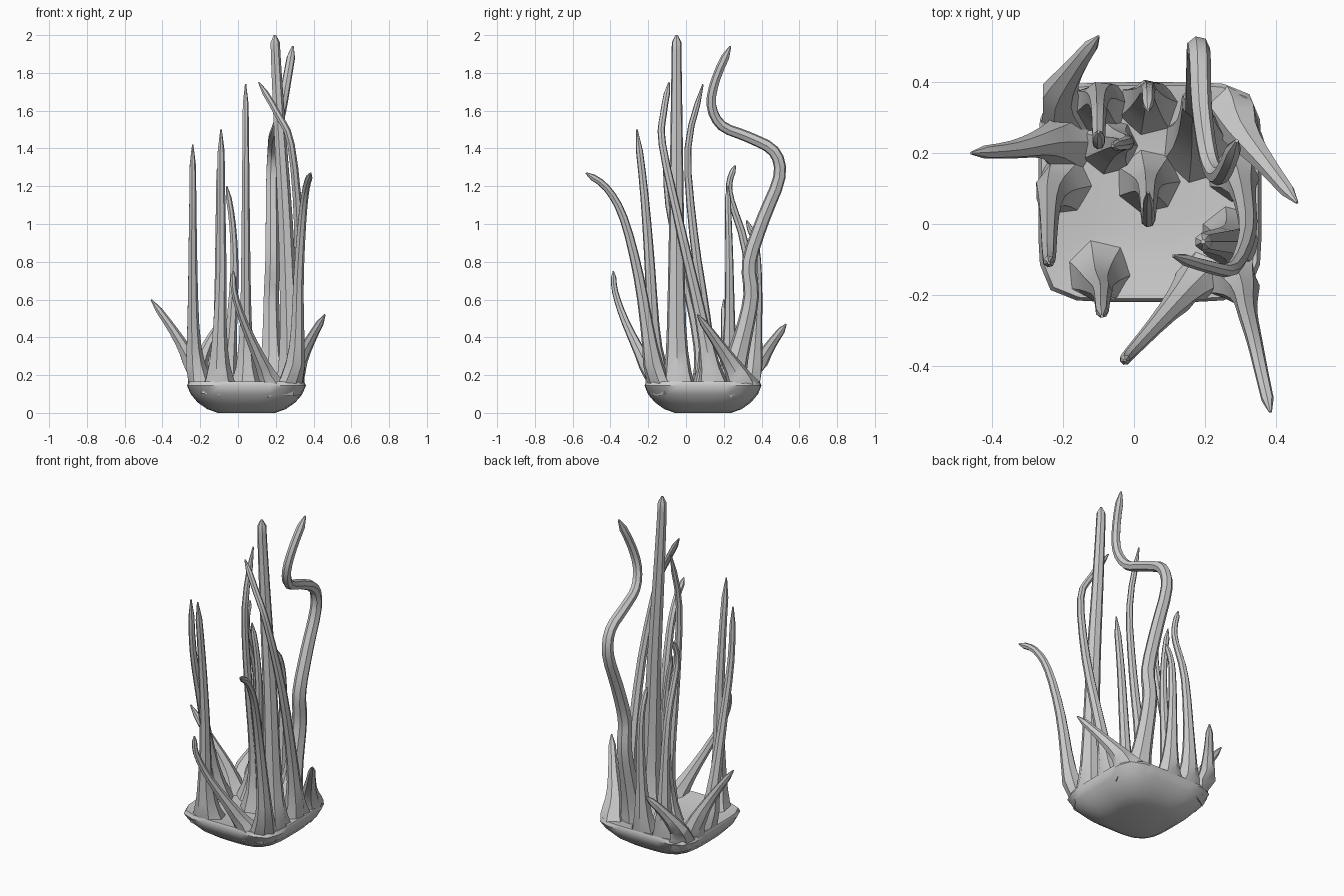
import bpy, bmesh, math
from mathutils import Vector

SIDES = 7
CX, CY, HX, HY = 0.045, 0.09, 0.315, 0.31   # root cushion centre and half sizes


def finish(bm, name, angle=30):
    bmesh.ops.recalc_face_normals(bm, faces=bm.faces)
    me = bpy.data.meshes.new(name)
    bm.to_mesh(me)
    bm.free()
    ob = bpy.data.objects.new(name, me)
    bpy.context.collection.objects.link(ob)
    bpy.ops.object.select_all(action='DESELECT')
    ob.select_set(True)
    bpy.context.view_layer.objects.active = ob
    bpy.ops.object.shade_smooth_by_angle(angle=math.radians(angle))
    return ob


def bridge(bm, rings):
    for a, b in zip(rings, rings[1:]):
        n = len(a)
        for i in range(n):
            bm.faces.new((a[i], a[(i + 1) % n], b[(i + 1) % n], b[i]))


def catmull(p0, p1, p2, p3, t):
    return 0.5 * (2 * p1 + (p2 - p0) * t + (2 * p0 - 5 * p1 + 4 * p2 - p3) * t * t
                  + (3 * p1 - p0 - 3 * p2 + p3) * t ** 3)


def keep_on_cushion(co):
    """Pull foot vertices inside the outline of the cushion so they blend into it."""
    if co.z < 0.21:
        x, y = (co.x - CX) / HX, (co.y - CY) / HY
        m = (abs(x) ** 6 + abs(y) ** 6) ** (1 / 6)
        s = 0.985 - 1.4 * max(0, 0.14 - co.z)
        if m > s:
            co.x, co.y = CX + HX * x * s / m, CY + HY * y * s / m
    return co


def tendril(name, pts, r, foot=0.09):
    """Tapered stalk along a smooth path: wide foot, slim body, pointed tip."""
    p = [Vector(c) for c in pts]
    p = [2 * p[0] - p[1]] + p + [2 * p[-1] - p[-2]]
    path = [catmull(*p[i:i + 4], t) for i in range(len(p) - 3) for t in (0, 0.33, 0.67)]
    path.append(p[-2])
    dist = [0.0]
    for a, b in zip(path, path[1:]):
        dist.append(dist[-1] + (b - a).length)
    total = dist[-1]
    bm = bmesh.new()
    rings = []
    u = Vector((1, 0, 0))
    for i, c in enumerate(path):
        t = (path[min(i + 1, len(path) - 1)] - path[max(i - 1, 0)]).normalized()
        u = (u - t * u.dot(t)).normalized()
        v = t.cross(u)
        f = dist[i] / total
        rad = r * (1.3 - 0.7 * f) + (foot - r) * math.exp(-dist[i] / 0.13)
        if i == len(path) - 1:
            rad = r * 0.15
        rings.append([bm.verts.new(keep_on_cushion(c + rad * (math.cos(k * math.tau / SIDES) * u
                      + math.sin(k * math.tau / SIDES) * v))) for k in range(SIDES)])
    bridge(bm, rings)
    bm.faces.new(rings[0])
    bm.faces.new(rings[-1])
    finish(bm, name)


# Cushion-shaped root: rounded-square rings, slightly dished on top
bm = bmesh.new()
rings = []
for s, z, e in [(0.48, 0.0, 3), (0.66, 0.02, 3.5), (0.82, 0.055, 4), (0.94, 0.10, 5), (1.0, 0.145, 6),
                (0.97, 0.165, 6), (0.85, 0.16, 5), (0.6, 0.145, 4), (0.3, 0.14, 4)]:
    ring = []
    for k in range(32):
        a = k * math.tau / 32
        c, d = math.cos(a), math.sin(a)
        m = (abs(c) ** e + abs(d) ** e) ** (-1 / e)
        ring.append(bm.verts.new((CX + HX * s * m * c, CY + HY * s * m * d, z)))
    rings.append(ring)
bridge(bm, rings)
bm.faces.new(rings[0])
bm.faces.new(rings[-1])
finish(bm, "root_cushion", 50)

# Short stalks leaning outwards
tendril("left_short_stalk", [(-0.20, 0.23, 0.12), (-0.25, 0.23, 0.27), (-0.34, 0.21, 0.43), (-0.46, 0.20, 0.60)], 0.025)
tendril("back_short_stalk", [(-0.20, 0.32, 0.12), (-0.21, 0.37, 0.23), (-0.16, 0.45, 0.36), (-0.10, 0.53, 0.47)], 0.025)
tendril("right_short_stalk", [(0.29, 0.31, 0.12), (0.31, 0.25, 0.24), (0.38, 0.16, 0.38), (0.46, 0.06, 0.52)], 0.027)
tendril("front_short_stalk", [(0.19, -0.15, 0.12), (0.13, -0.21, 0.25), (0.03, -0.32, 0.48), (-0.02, -0.375, 0.64),
                              (-0.025, -0.385, 0.75)], 0.023, 0.07)

# Medium stalks
tendril("left_stalk", [(-0.21, 0.11, 0.12), (-0.235, 0.08, 0.35), (-0.24, -0.01, 0.75), (-0.24, -0.09, 1.1),
                       (-0.24, -0.11, 1.42)], 0.026)
tendril("front_left_stalk", [(-0.10, -0.14, 0.11), (-0.10, -0.17, 0.35), (-0.09, -0.19, 0.75), (-0.09, -0.22, 1.15),
                             (-0.09, -0.26, 1.5)], 0.029, 0.10)
tendril("back_stalk", [(0.04, 0.34, 0.12), (0.04, 0.365, 0.35), (0.04, 0.38, 0.65), (0.04, 0.37, 0.88),
                       (0.04, 0.32, 1.02)], 0.026)
tendril("back_left_stalk", [(-0.10, 0.34, 0.12), (-0.10, 0.355, 0.4), (-0.10, 0.32, 0.85), (-0.10, 0.24, 1.12),
                            (-0.10, 0.23, 1.22), (-0.10, 0.26, 1.31)], 0.026)
tendril("inner_left_stalk", [(-0.07, 0.22, 0.12), (-0.04, 0.23, 0.4), (-0.02, 0.23, 0.75), (-0.03, 0.225, 1.0),
                             (-0.06, 0.22, 1.20)], 0.025, 0.08)
tendril("front_right_stalk", [(0.28, -0.15, 0.11), (0.31, -0.19, 0.35), (0.32, -0.25, 0.72), (0.34, -0.33, 1.03),
                              (0.36, -0.42, 1.19), (0.385, -0.53, 1.27)], 0.029, 0.09)

# Tall stalks
tendril("centre_tall_stalk", [(0.04, 0.12, 0.12), (0.04, 0.10, 0.5), (0.04, 0.04, 0.95), (0.04, 0.01, 1.4),
                              (0.04, 0.09, 1.74)], 0.025)
tendril("tallest_stalk", [(0.28, -0.04, 0.11), (0.27, -0.05, 0.45), (0.25, -0.05, 1.0), (0.22, -0.05, 1.5),
                          (0.20, -0.05, 1.86), (0.195, -0.05, 2.0)], 0.042, 0.09)
tendril("right_tall_stalk", [(0.29, 0.15, 0.11), (0.31, 0.08, 0.5), (0.32, -0.03, 0.98), (0.28, -0.125, 1.42),
                             (0.21, -0.12, 1.58), (0.11, -0.09, 1.75)], 0.027)
tendril("wavy_tall_stalk", [(0.18, 0.22, 0.11), (0.175, 0.30, 0.40), (0.175, 0.345, 0.62), (0.18, 0.335, 0.80),
                            (0.18, 0.41, 1.03), (0.18, 0.495, 1.25), (0.185, 0.465, 1.385), (0.19, 0.33, 1.46),
                            (0.21, 0.19, 1.52), (0.235, 0.135, 1.63), (0.26, 0.16, 1.77), (0.29, 0.235, 1.94)],
        0.037, 0.10)
